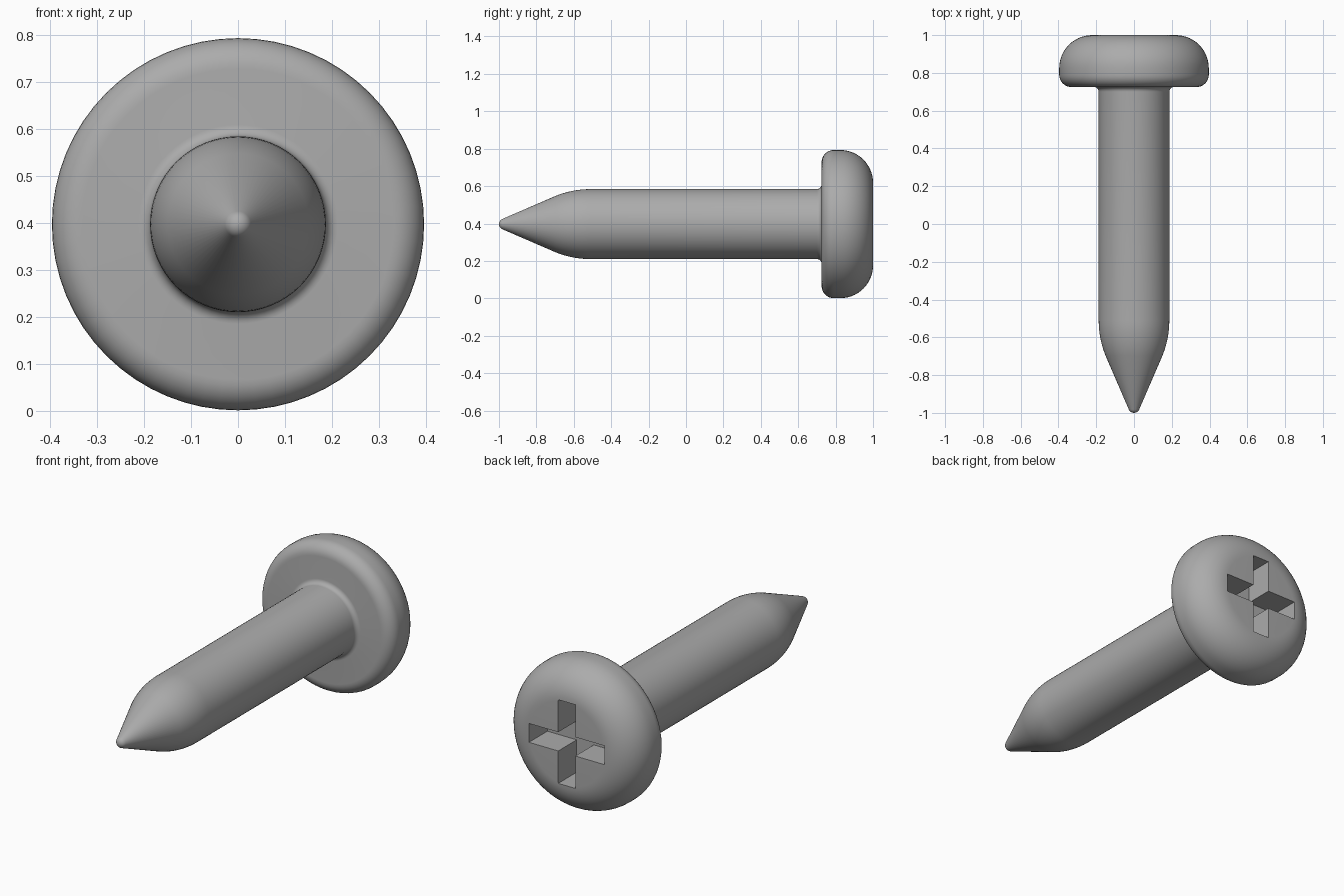
import bpy, bmesh
from math import sin, cos, pi, radians
from mathutils import Matrix, Vector

cube = bpy.data.objects.get("Cube")
if cube:
    bpy.data.objects.remove(cube, do_unlink=True)

SEGMENTS = 64
AXIS_Z = 0.397        # height of the screw axis

steel = bpy.data.materials.new("grey steel")
steel.use_nodes = True
grey = (0.41, 0.41, 0.41, 1)
steel.diffuse_color = grey
steel.node_tree.nodes["Principled BSDF"].inputs["Base Color"].default_value = grey


def arc(r, y, radius, start, end, steps=8):
    """Points (radius, y) on an arc of the profile, angles in degrees."""
    angles = [radians(start + (end - start) * i / steps) for i in range(steps + 1)]
    return [(r + radius * cos(a), y + radius * sin(a)) for a in angles]


def make_object(name, bm):
    bmesh.ops.recalc_face_normals(bm, faces=bm.faces)
    mesh = bpy.data.meshes.new(name)
    bm.to_mesh(mesh)
    bm.free()
    mesh.materials.append(steel)
    obj = bpy.data.objects.new(name, mesh)
    bpy.context.collection.objects.link(obj)
    return obj


def lathe(name, profile):
    """Turn a (radius, y) profile around the screw axis."""
    bm = bmesh.new()
    rings = []
    for r, y in profile:
        rings.append([bm.verts.new((r * cos(2 * pi * i / SEGMENTS), y,
                                    AXIS_Z + r * sin(2 * pi * i / SEGMENTS)))
                      for i in range(SEGMENTS)])
    for a, b in zip(rings, rings[1:]):
        for i in range(SEGMENTS):
            j = (i + 1) % SEGMENTS
            bm.faces.new((a[i], a[j], b[j], b[i]))
    bm.faces.new(rings[0])
    bm.faces.new(rings[-1])
    return make_object(name, bm)


# Pointed shank, fillet and rounded pan head in one turned profile
profile = arc(0, -0.97, 0.03, -86, -22, 6)                 # blunt tip
profile += arc(-0.313, -0.51, 0.5, -22, 0, 8)              # shoulder of the point
profile += arc(0.212, 0.7, 0.025, 180, 90, 6)              # fillet under the head
profile += arc(0.331, 0.79, 0.065, -90, 0, 8)              # lower head edge
profile += arc(0.221, 0.825, 0.175, 0, 90, 14)             # domed head edge
screw = lathe("screw", profile)

# Cross shaped drive recess
half, arm, depth = 0.222, 0.05, 0.155
quarter = [Vector((arm, arm)), Vector((half, arm)), Vector((half, -arm))]
bm = bmesh.new()
outline = []
for k in range(4):
    turn = Matrix.Rotation(-k * pi / 2, 2)
    for p in quarter[:]:
        q = turn @ p
        outline.append(bm.verts.new((q.x, 1 - depth, AXIS_Z + q.y)))
face = bm.faces.new(outline)
grown = bmesh.ops.extrude_face_region(bm, geom=[face])["geom"]
bmesh.ops.translate(bm, vec=(0, depth + 0.1, 0),
                    verts=[v for v in grown if isinstance(v, bmesh.types.BMVert)])
bmesh.ops.remove_doubles(bm, verts=bm.verts, dist=0.0001)
cutter = make_object("recess_cutter", bm)
cutter.hide_render = True

bpy.ops.object.select_all(action='DESELECT')
bpy.context.view_layer.objects.active = screw
screw.select_set(True)
cut = screw.modifiers.new("drive_recess", 'BOOLEAN')
cut.operation = 'DIFFERENCE'
cut.solver = 'EXACT'
cut.object = cutter
bpy.ops.object.modifier_apply(modifier=cut.name)
bpy.data.objects.remove(cutter, do_unlink=True)
bpy.ops.object.shade_smooth_by_angle(angle=radians(35))
